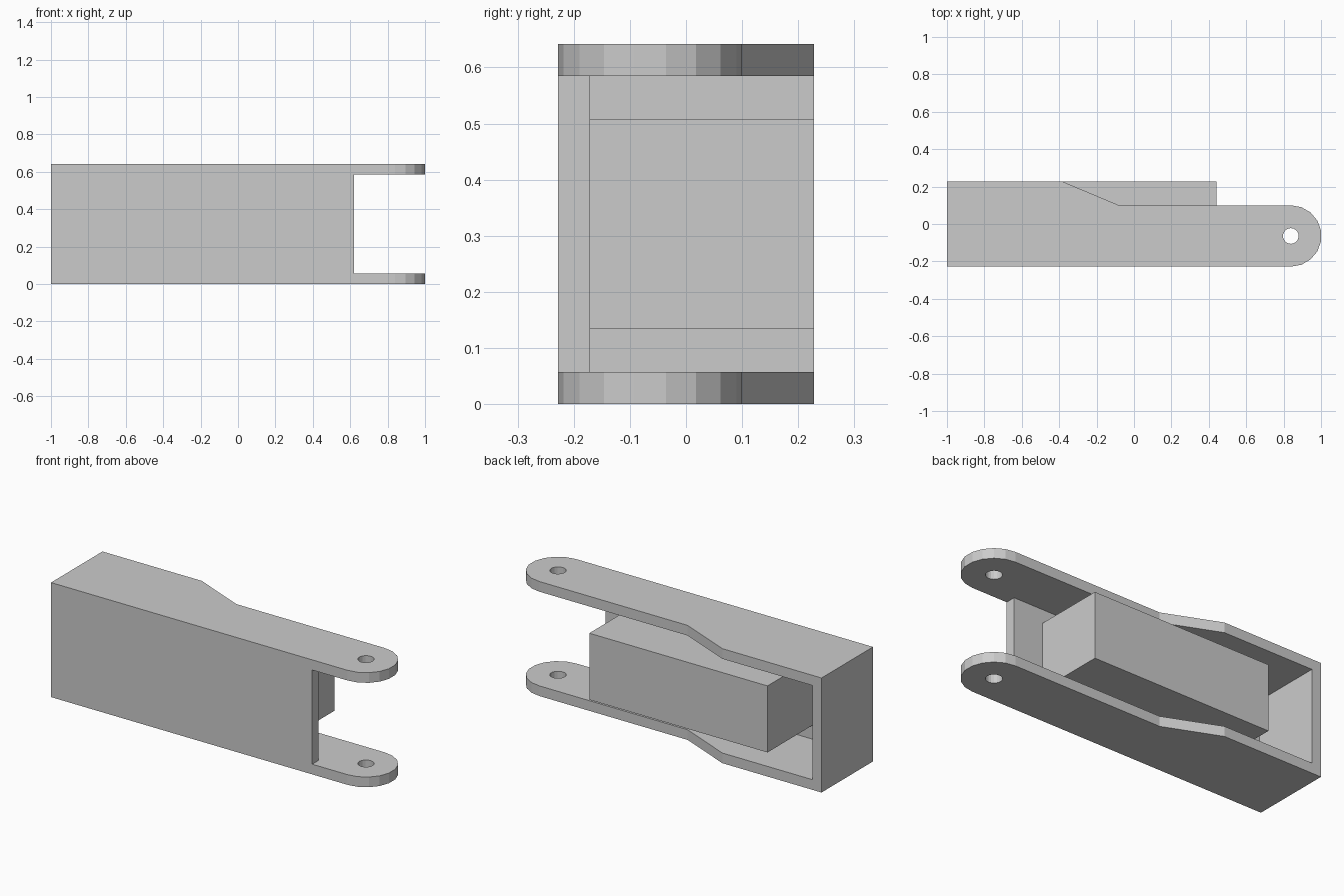
import bpy, bmesh
from math import cos, sin, radians

if "Cube" in bpy.data.objects:
    bpy.data.objects.remove(bpy.data.objects["Cube"])


def prism(name, points, z0, z1):
    """Extrude a plan-view outline from z0 to z1."""
    bm = bmesh.new()
    face = bm.faces.new([bm.verts.new((x, y, z0)) for x, y in points])
    ext = bmesh.ops.extrude_face_region(bm, geom=[face])
    verts = [v for v in ext["geom"] if isinstance(v, bmesh.types.BMVert)]
    bmesh.ops.translate(bm, verts=verts, vec=(0, 0, z1 - z0))
    bmesh.ops.recalc_face_normals(bm, faces=bm.faces)
    mesh = bpy.data.meshes.new(name)
    bm.to_mesh(mesh)
    bm.free()
    obj = bpy.data.objects.new(name, mesh)
    bpy.context.collection.objects.link(obj)
    return obj


def arc(cx, cy, r, start, end, n):
    step = (end - start) / n
    return [(cx + r * cos(radians(start + i * step)),
             cy + r * sin(radians(start + i * step))) for i in range(n + 1)]


def cut(target, cutter):
    cutter.hide_render = True
    mod = target.modifiers.new("cut", 'BOOLEAN')
    mod.operation = 'DIFFERENCE'
    mod.solver = 'EXACT'
    mod.object = cutter
    bpy.context.view_layer.objects.active = target
    bpy.ops.object.modifier_apply(modifier=mod.name)
    bpy.data.objects.remove(cutter)


H, T, Y = 0.642, 0.057, 0.228      # height, wall thickness, half depth
R = 0.164                          # rounded lug radius
CX, CY = 1 - R * cos(radians(10)), -Y + R

# Channel bracket: stepped plan outline with rounded lug end
outline = arc(CX, CY, R, -90, 90, 9) + [
    (-0.08, CY + R), (-0.385, Y), (-1, Y), (-1, -Y)]
bracket = prism("channel_bracket", outline, 0, H)

# Hollow inside, open at the back and between the lugs
cavity = [(-1 + T, -Y + T), (0.62, -Y + T), (0.62, -1), (2, -1), (2, 1), (-1 + T, 1)]
cut(bracket, prism("cavity_cutter", cavity, T, H - T))

# Pivot holes through both lugs
cut(bracket, prism("hole_cutter", arc(CX, CY, 0.042, 10, 350, 17), -0.1, H + 0.1))

# Solid block fixed to the inside of the front wall
prism("inner_block", [(-0.665, -Y + T), (0.44, -Y + T), (0.44, Y), (-0.665, Y)],
      0.135, 0.508)
